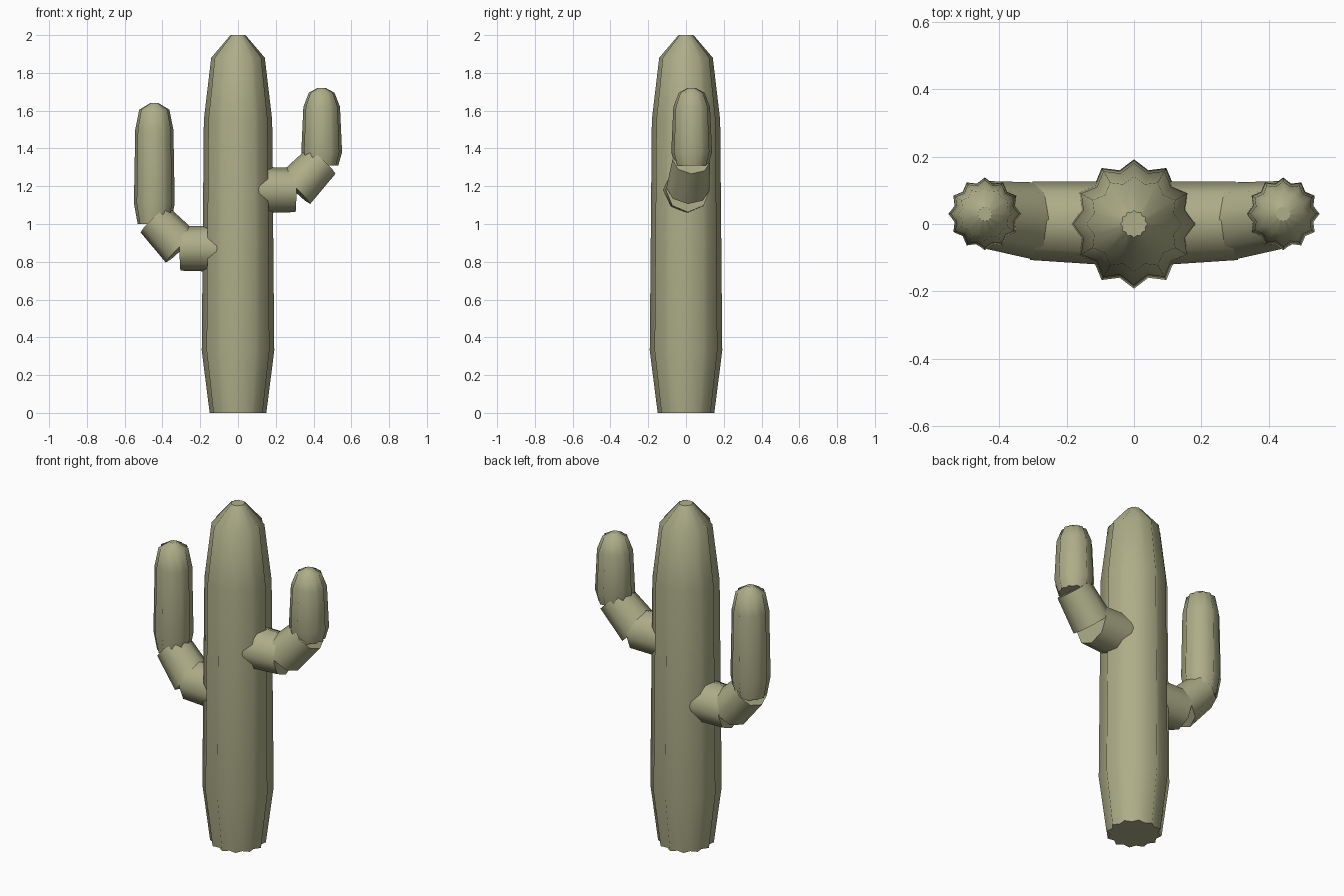
import bpy, bmesh
from math import sin, cos, pi
from mathutils import Vector

cube = bpy.data.objects.get("Cube")
if cube:
    bpy.data.objects.remove(cube)

green = bpy.data.materials.new("olive green")
green.use_nodes = True
green.diffuse_color = (0.42, 0.42, 0.25, 1)
green.node_tree.nodes["Principled BSDF"].inputs["Base Color"].default_value = green.diffuse_color


def loft(name, rings, sides, groove=1.0):
    """Skin (centre, radius) rings; odd corners are drawn in by the groove factor."""
    axis = (rings[-1][0] - rings[0][0]).normalized()
    u = Vector((0, 1, 0))
    u = (u - axis * u.dot(axis)).normalized()
    v = u.cross(axis)
    bm = bmesh.new()
    loops = []
    for centre, radius in rings:
        loop = []
        for i in range(sides):
            a = 2 * pi * i / sides
            r = radius * (groove if i % 2 else 1)
            loop.append(bm.verts.new(centre + (u * cos(a) + v * sin(a)) * r))
        loops.append(loop)
    for low, high in zip(loops, loops[1:]):
        for i in range(sides):
            j = (i + 1) % sides
            bm.faces.new((low[i], low[j], high[j], high[i])).smooth = True
    # flat caps with crisp rims
    for loop in (loops[0], loops[-1]):
        for edge in bm.faces.new(loop).edges:
            edge.smooth = False
    bmesh.ops.recalc_face_normals(bm, faces=bm.faces)
    mesh = bpy.data.meshes.new(name)
    bm.to_mesh(mesh)
    bm.free()
    mesh.materials.append(green)
    obj = bpy.data.objects.new(name, mesh)
    bpy.context.collection.objects.link(obj)
    return obj


def ribbed_column(name, x, y, profile):
    loft(name, [(Vector((x, y, z)), r) for z, r in profile], 24, 0.86)


def arm(side, label, z, profile):
    # horizontal stub, slanted elbow, then the upright ribbed column
    def point(x, y, dz):
        return Vector((side * x, y, z + dz))
    loft(label + "_arm_stub", [(point(0.03, 0, 0), 0.125),
                               (point(0.305, 0.01, 0), 0.117)], 8)
    loft(label + "_arm_elbow", [(point(0.30, 0.01, 0.005), 0.114),
                                (point(0.444, 0.028, 0.155), 0.1)], 8)
    ribbed_column(label + "_arm_upright", side * 0.443, 0.03, profile)


# main trunk
ribbed_column("trunk", 0, 0, [(0, 0.15), (0.33, 0.192), (1.55, 0.181),
                              (1.88, 0.142), (2.0, 0.04)])

# arms
arm(1, "left", 1.18, [(1.31, 0.088), (1.38, 0.108), (1.62, 0.097),
                      (1.695, 0.068), (1.72, 0.022)])
arm(-1, "right", 0.87, [(1.0, 0.088), (1.11, 0.108), (1.5, 0.101),
                        (1.605, 0.08), (1.64, 0.022)])
